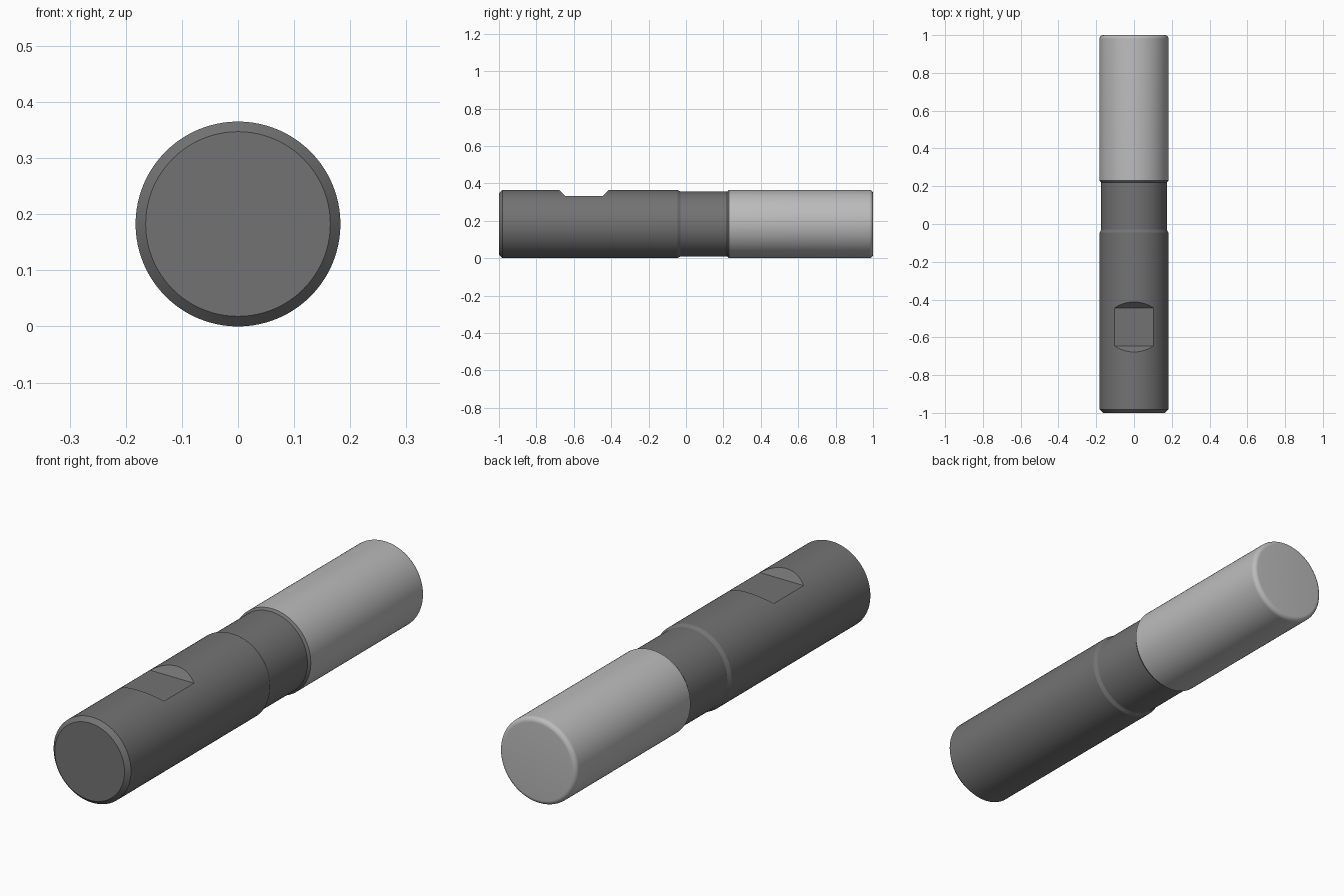
import bpy, bmesh, math

if "Cube" in bpy.data.objects:
    bpy.data.objects.remove(bpy.data.objects["Cube"])

R = 0.1825      # body radius, also height of the axis
NECK = 0.174    # relieved neck radius
SEG = 128


def material(name, v):
    m = bpy.data.materials.new(name)
    m.diffuse_color = (v, v, v, 1)
    m.use_nodes = True
    m.node_tree.nodes["Principled BSDF"].inputs["Base Color"].default_value = m.diffuse_color
    return m


def add_object(name, bm, mat=None):
    bmesh.ops.recalc_face_normals(bm, faces=bm.faces[:])
    me = bpy.data.meshes.new(name)
    bm.to_mesh(me)
    bm.free()
    ob = bpy.data.objects.new(name, me)
    bpy.context.collection.objects.link(ob)
    if mat:
        me.materials.append(mat)
    return ob


def turned(name, profile, mat):
    """Closed solid of revolution about the y axis from (y, radius) points."""
    bm = bmesh.new()
    rings = []
    for y, r in profile:
        rings.append([bm.verts.new((r * math.sin(math.tau * i / SEG), y,
                                    R + r * math.cos(math.tau * i / SEG)))
                      for i in range(SEG)])
    for a, b in zip(rings, rings[1:]):
        for i in range(SEG):
            j = (i + 1) % SEG
            bm.faces.new((a[i], a[j], b[j], b[i]))
    bm.faces.new(rings[0])
    bm.faces.new(rings[-1])
    return add_object(name, bm, mat)


def smooth(ob):
    bpy.ops.object.select_all(action='DESELECT')
    ob.select_set(True)
    bpy.context.view_layer.objects.active = ob
    bpy.ops.object.shade_smooth_by_angle(angle=math.radians(25))


# Shank with chamfered end and relieved neck
shank = turned("shank", [(-1, R - 0.018), (-0.982, R), (-0.046, R), (-0.03, NECK),
                         (0.22, NECK), (0.23, R)], material("dark_grey", 0.17))

# Clamping flat with 45 degree ramps, cut into the top of the shank
bm = bmesh.new()
section = [(-0.645, 0.3325), (-0.445, 0.3325), (-0.345, 0.4325), (-0.745, 0.4325)]
face = bm.faces.new([bm.verts.new((-0.3, y, z)) for y, z in section])
ext = bmesh.ops.extrude_face_region(bm, geom=[face])
bmesh.ops.translate(bm, vec=(0.6, 0, 0),
                    verts=[v for v in ext["geom"] if isinstance(v, bmesh.types.BMVert)])
cutter = add_object("flat_cutter", bm)
cutter.hide_render = True
mod = shank.modifiers.new("flat", 'BOOLEAN')
mod.operation = 'DIFFERENCE'
mod.solver = 'EXACT'
mod.object = cutter
bpy.context.view_layer.objects.active = shank
bpy.ops.object.modifier_apply(modifier=mod.name)
bpy.data.objects.remove(cutter)
smooth(shank)

# Cutting end with a rounded corner
C = 0.02
corner = [(1 - C + C * math.sin(a), R - C + C * math.cos(a))
          for a in (math.pi / 2 * k / 8 for k in range(9))]
head = turned("cutting_end", [(0.23, R)] + corner, material("light_grey", 0.5))
smooth(head)
